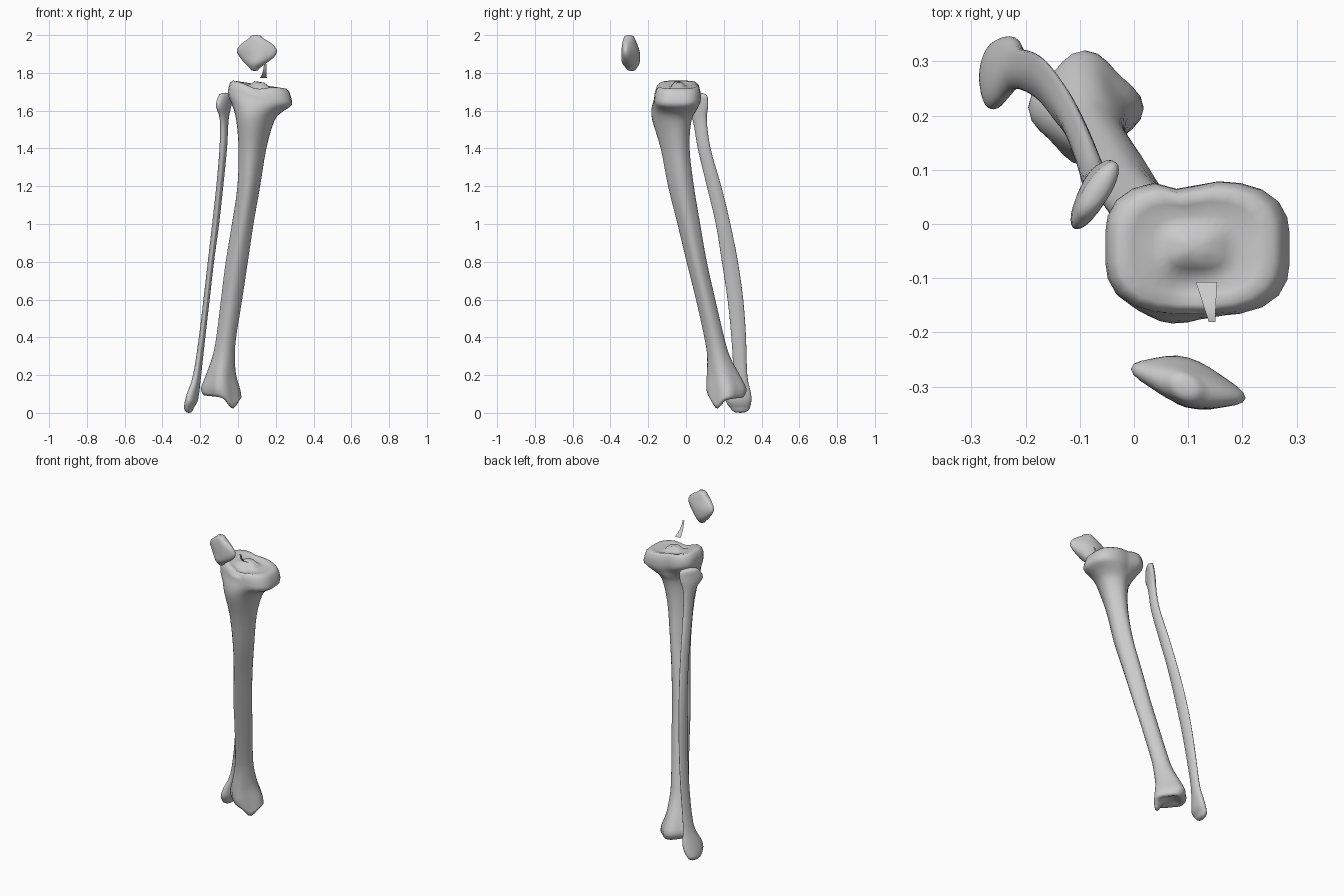
import bpy, bmesh
from math import sin, cos, pi, exp

SEG = 28


def smooth_rows(rows, sub=3):
    """Catmull-Rom interpolation between the listed cross-sections."""
    out = []
    n = len(rows)
    for i in range(n - 1):
        p = [rows[max(i - 1, 0)], rows[i], rows[i + 1], rows[min(i + 2, n - 1)]]
        for k in range(sub):
            t = k / sub
            out.append([0.5 * (2 * b + (c - a) * t + (2 * a - 5 * b + 4 * c - d) * t * t
                               + (3 * b - a - 3 * c + d) * t ** 3) for a, b, c, d in zip(*p)])
    return out + [list(rows[-1])]


def ring_points(row, scale=1.0, dz=0.0):
    """Section: z, x range, y range, skew, diamond amount, tilt across x."""
    z, x0, x1, y0, y1, skew, q, tilt = row
    cx, cy, rx, ry = (x0 + x1) / 2, (y0 + y1) / 2, (x1 - x0) / 2, (y1 - y0) / 2
    pts = []
    for i in range(SEG):
        t = 2 * pi * i / SEG
        r = scale * (1 + q * (cos(4 * t) - 1) / 2)
        x = rx * r * cos(t)
        pts.append((cx + x, cy + ry * r * sin(t + skew), z + dz - tilt * x))
    return pts


def bone(name, rows, top_cap, bottom_cap, shape=None):
    """Loft sections top to bottom; caps are (scale, dz) rings, last one the pole."""
    rows = smooth_rows(rows)
    loops = [ring_points(rows[0], s, d) for s, d in reversed(top_cap[:-1])]
    loops += [ring_points(r) for r in rows]
    loops += [ring_points(rows[-1], s, d) for s, d in bottom_cap[:-1]]
    bm = bmesh.new()
    rings = [[bm.verts.new(p) for p in loop] for loop in loops]
    for a, b in zip(rings, rings[1:]):
        for i in range(SEG):
            j = (i + 1) % SEG
            bm.faces.new((a[i], b[i], b[j], a[j]))
    for row, cap, ring in ((rows[0], top_cap, rings[0]), (rows[-1], bottom_cap, rings[-1])):
        pole = bm.verts.new(((row[1] + row[2]) / 2, (row[3] + row[4]) / 2, row[0] + cap[-1][1]))
        for i in range(SEG):
            bm.faces.new((pole, ring[i], ring[(i + 1) % SEG]))
    if shape:
        for v in bm.verts:
            shape(v.co)
    return finish(name, bm)


def finish(name, bm):
    bmesh.ops.recalc_face_normals(bm, faces=bm.faces)
    me = bpy.data.meshes.new(name)
    bm.to_mesh(me)
    bm.free()
    for p in me.polygons:
        p.use_smooth = True
    ob = bpy.data.objects.new(name, me)
    bpy.context.collection.objects.link(ob)
    return ob


# Shin bone: wide plateau, front bump below it, tapering shaft, squarish ankle end
def shin_shape(c):
    if c.z < 0.14:  # inner ankle knob and hollow joint face
        w = min(1, (0.14 - c.z) / 0.05)
        c.z -= 0.055 * w * exp(-((c.x + 0.03) ** 2 + (c.y - 0.165) ** 2) / 0.0016)
    if c.z > 1.6:   # notch at the back of the plateau, groove on the front
        c.y -= 0.015 * exp(-((c.x - 0.09) / 0.03) ** 2) * max(0, c.y) / 0.07
        if c.z > 1.7:
            c.z -= 0.03 * exp(-((c.x - 0.1) / 0.06) ** 2 - ((c.y + 0.13) / 0.04) ** 2)


shin = [
    (1.70, -.050, .280, -.165, .078, 0, -.13, .15),
    (1.655, -.052, .285, -.170, .078, 0, -.12, .15),
    (1.61, -.030, .235, -.182, .060, .15, 0, .12),
    (1.55, -.010, .192, -.180, .030, .25, .05, .05),
    (1.40, .003, .150, -.135, .020, .2, .08, 0),
    (1.20, -.003, .117, -.095, .042, .1, .1, 0),
    (1.00, -.032, .082, -.045, .075, 0, .1, 0),
    (0.80, -.065, .052, .003, .110, 0, .1, 0),
    (0.60, -.090, .022, .053, .155, 0, .08, 0),
    (0.40, -.115, -.010, .097, .202, 0, .05, 0),
    (0.30, -.135, -.017, .112, .232, 0, .05, 0),
    (0.20, -.170, -.010, .110, .285, 0, .12, 0),
    (0.13, -.195, .012, .108, .320, 0, .17, .05),
    (0.095, -.190, .018, .116, .312, 0, .17, .1),
]
bone("shin_bone", shin,
     [(.95, .025), (.86, .038), (.7, .034), (.5, .024), (.32, .03), (.16, .052), (0, .048)],
     [(.9, -.012), (.72, -.008), (.5, .0), (.25, .006), (0, .008)], shin_shape)

# Calf bone: slanted head, thin flat shaft, drooping outer ankle
calf = [
    (1.675, -.105, -.028, .010, .115, .8, 0, 0),
    (1.625, -.117, -.035, -.010, .118, .8, 0, 0),
    (1.55, -.096, -.050, .035, .110, .4, 0, 0),
    (1.40, -.098, -.058, .062, .130, .2, 0, 0),
    (1.20, -.115, -.078, .110, .187, .1, .1, 0),
    (1.00, -.137, -.100, .158, .235, 0, .1, 0),
    (0.80, -.160, -.127, .190, .275, 0, .1, 0),
    (0.60, -.183, -.150, .220, .303, 0, .1, 0),
    (0.40, -.207, -.173, .240, .318, .1, .1, 0),
    (0.20, -.238, -.195, .248, .325, .3, .05, 0),
    (0.11, -.268, -.205, .220, .343, .5, 0, 0),
    (0.06, -.282, -.215, .212, .346, .4, 0, 0),
    (0.025, -.286, -.235, .235, .338, .3, 0, 0),
]
bone("calf_bone", calf, [(.85, .012), (.5, .018), (0, .02)],
     [(.85, -.012), (.5, -.022), (0, -.025)])

# Kneecap: rounded shield with a ridge at the back
kneecap = [
    (1.985, .060, .130, -.330, -.272, -.3, 0, 0),
    (1.955, .020, .178, -.339, -.258, -.5, .05, 0),
    (1.920, -.006, .206, -.345, -.243, -.55, .12, 0),
    (1.885, .008, .192, -.345, -.240, -.5, .1, 0),
    (1.850, .038, .148, -.338, -.246, -.3, .05, 0),
    (1.823, .065, .112, -.315, -.262, 0, 0, 0),
]
bone("kneecap", kneecap, [(.8, .010), (.45, .014), (0, .015)],
     [(.75, -.009), (.4, -.012), (0, -.013)])

# Ligament sliver: thin curved tapering strip above the plateau
bm = bmesh.new()
strip = [(.138, .150, -.181, 1.848), (.135, .150, -.171, 1.822), (.129, .151, -.153, 1.798),
         (.122, .152, -.131, 1.781), (.114, .153, -.107, 1.772)]
pairs = [(bm.verts.new((a, y, z)), bm.verts.new((b, y, z))) for a, b, y, z in strip]
for p, q in zip(pairs, pairs[1:]):
    bm.faces.new((p[0], p[1], q[1], q[0]))
finish("ligament_sliver", bm)
